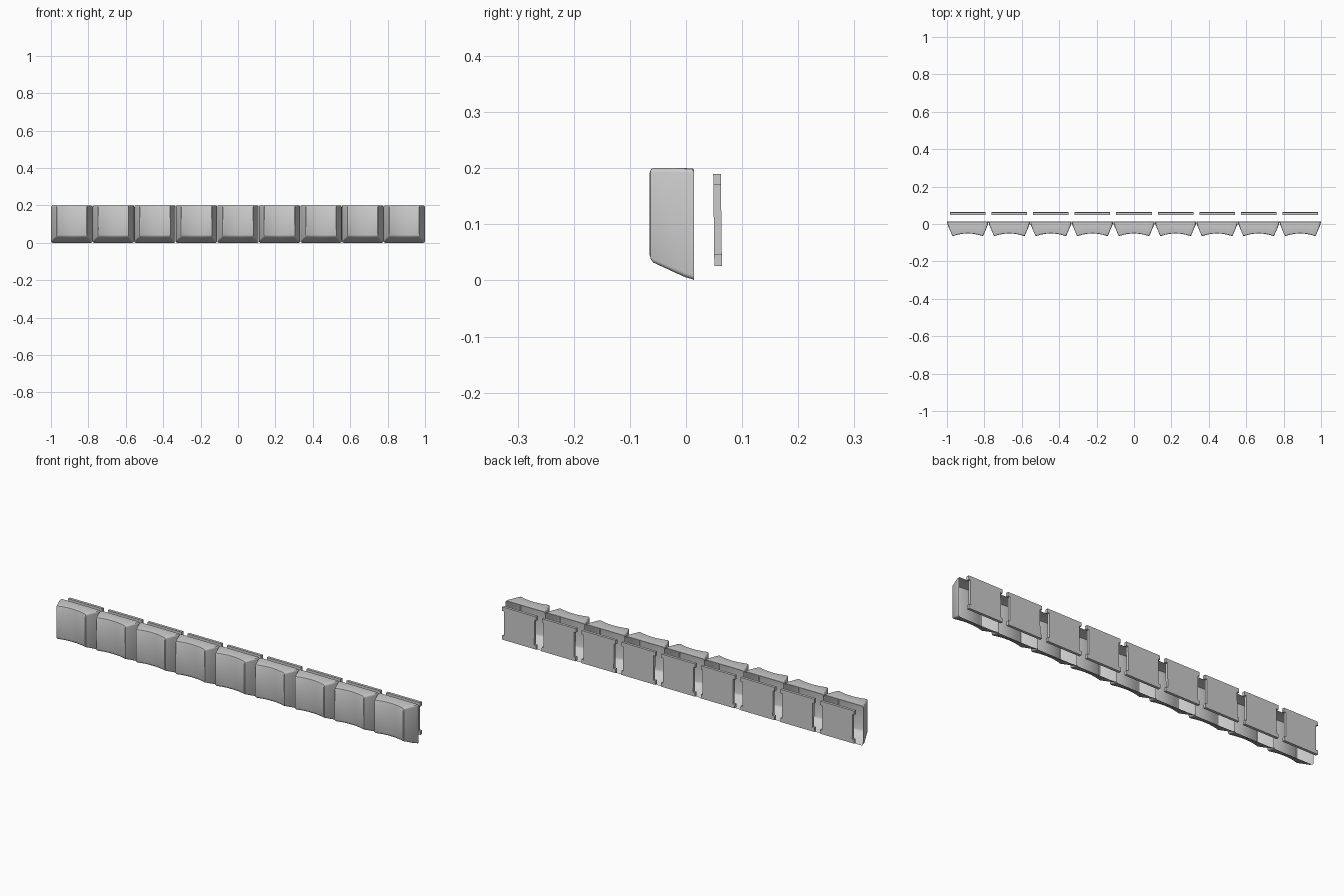
import bpy, bmesh
from math import sin, cos, radians

if "Cube" in bpy.data.objects:
    bpy.data.objects.remove(bpy.data.objects["Cube"])

PITCH = 2 / 9


def columns(w, lo, hi, r):
    """Rounded rectangle as vertical columns (x, bottom, top)."""
    right = []
    for deg in (0, 30, 60, 90):
        a = radians(deg)
        right.append((w - r + r * sin(a), r - r * cos(a)))
    flat = [(w - r) * t for t in (-0.75, -0.5, -0.25, 0, 0.25, 0.5, 0.75)]
    cols = [(-x, d) for x, d in reversed(right)] + [(x, 0) for x in flat] + right
    return [(x, lo + d, hi - d) for x, d in cols]


def keycap_mesh():
    # rings: depth y, half width, bottom, top, corner radius, dish depth
    rings = [(0.0145, 0.1105, 0.000, 0.1975, 0.008, 0),
             (0.0120, 0.1105, 0.002, 0.1995, 0.008, 0),
             (-0.002, 0.1085, 0.006, 0.2000, 0.008, 0),
             (-0.046, 0.0840, 0.0315, 0.2000, 0.007, 0.014),
             (-0.049, 0.0825, 0.0360, 0.1990, 0.007, 0.0145),
             (-0.0505, 0.0800, 0.0420, 0.1950, 0.006, 0.0145)]
    bm = bmesh.new()
    loops = []
    for y, w, lo, hi, r, dish in rings:
        cols = columns(w, lo, hi, r)
        depth = [y - dish * (x / w) ** 2 for x, _, _ in cols]
        low = [bm.verts.new((c[0], d, c[1])) for c, d in zip(cols, depth)]
        top = [bm.verts.new((c[0], d, c[2])) for c, d in zip(cols, depth)]
        loops.append((low, top))
    # side walls
    for (la, ta), (lb, tb) in zip(loops, loops[1:]):
        a, b = la + ta[::-1], lb + tb[::-1]
        for i in range(len(a)):
            j = (i + 1) % len(a)
            bm.faces.new((a[i], a[j], b[j], b[i]))
    # dished front face; the back stays open
    low, top = loops[-1]
    for i in range(len(low) - 1):
        bm.faces.new((low[i], low[i + 1], top[i + 1], top[i]))
    bmesh.ops.recalc_face_normals(bm, faces=bm.faces)
    if sum(f.normal.y * f.calc_area() for f in bm.faces) > 0:
        bmesh.ops.reverse_faces(bm, faces=bm.faces)
    me = bpy.data.meshes.new("keycap")
    bm.to_mesh(me)
    bm.free()
    return me


def plate_mesh():
    # outline with side tabs at the four corners
    b, t = 0.085, 0.095
    half = [(t, 0.026), (t, 0.046), (b, 0.046), (b, 0.17), (t, 0.17), (t, 0.19)]
    outline = half + [(-x, z) for x, z in reversed(half)]
    bm = bmesh.new()
    face = bm.faces.new([bm.verts.new((x, 0.0505 - 0.012 * (z - 0.026), z))
                         for x, z in outline])
    ext = bmesh.ops.extrude_face_region(bm, geom=[face])
    verts = [g for g in ext["geom"] if isinstance(g, bmesh.types.BMVert)]
    bmesh.ops.translate(bm, verts=verts, vec=(0, 0.0135, 0))
    bmesh.ops.recalc_face_normals(bm, faces=bm.faces)
    me = bpy.data.meshes.new("back_plate")
    bm.to_mesh(me)
    bm.free()
    return me


def place(name, mesh, x):
    ob = bpy.data.objects.new(name, mesh)
    ob.location.x = x
    bpy.context.collection.objects.link(ob)
    return ob


# row of nine keycaps with their plates
cap, plate = keycap_mesh(), plate_mesh()
caps = []
for i in range(9):
    x = (i - 4) * PITCH
    caps.append(place(f"keycap_{i + 1}", cap, x))
    place(f"back_plate_{i + 1}", plate, x)

# smooth the shared cap mesh, keeping hard edges
bpy.context.view_layer.objects.active = caps[0]
caps[0].select_set(True)
bpy.ops.object.shade_smooth_by_angle(angle=radians(30))
